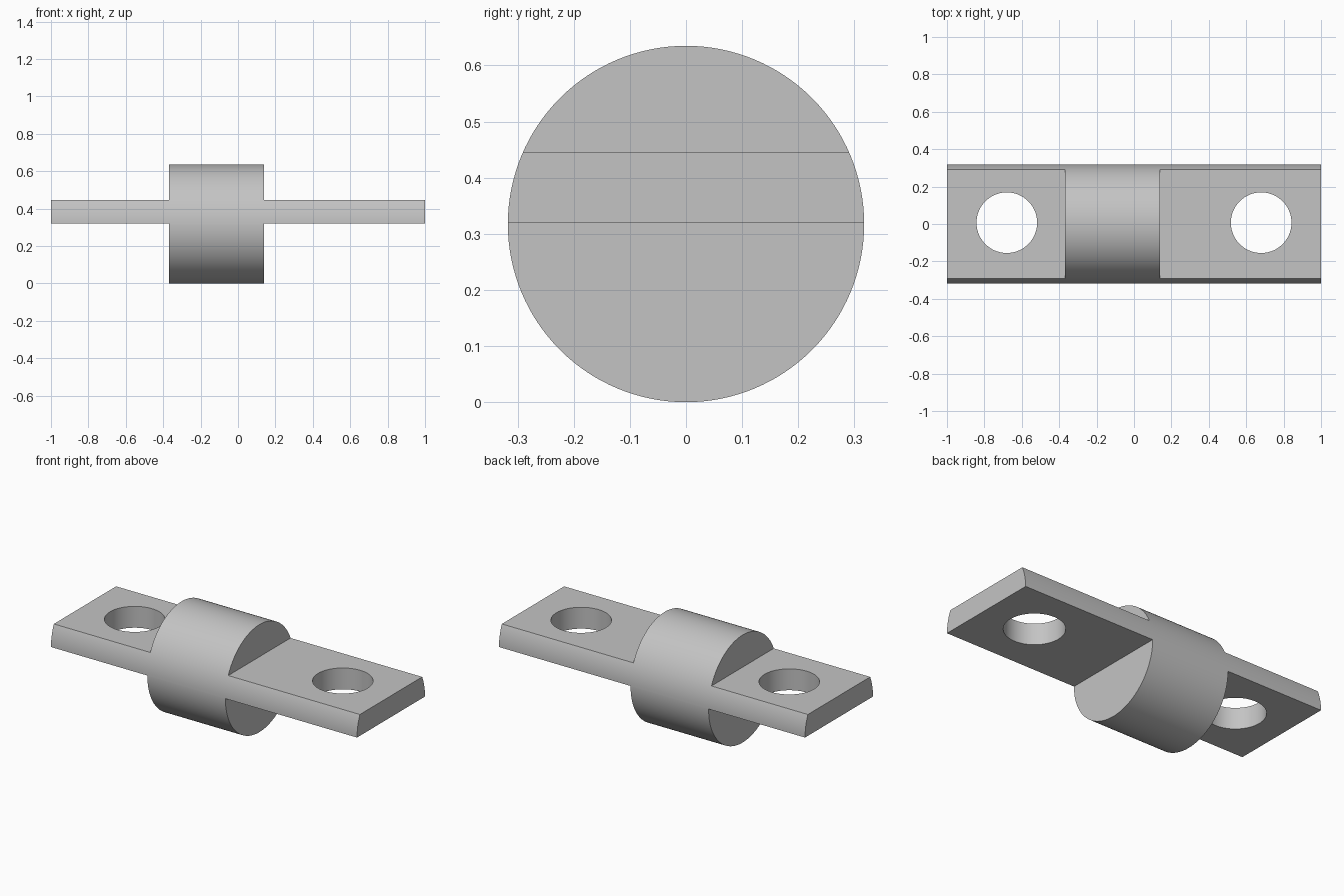
import bpy
from math import pi, radians

if "Cube" in bpy.data.objects:
    bpy.data.objects.remove(bpy.data.objects["Cube"], do_unlink=True)

RADIUS = 0.3175
BODY_LEFT, BODY_RIGHT = -0.37, 0.14
TAB_BOTTOM, TAB_TOP = 0.319, 0.445

grey = bpy.data.materials.new("plain grey")
grey.use_nodes = True
colour = (0.55, 0.55, 0.55, 1)
grey.diffuse_color = colour
grey.node_tree.nodes["Principled BSDF"].inputs["Base Color"].default_value = colour


def cylinder(name, radius, depth, location, rotation=(0, 0, 0)):
    bpy.ops.mesh.primitive_cylinder_add(
        vertices=128, radius=radius, depth=depth, location=location, rotation=rotation)
    obj = bpy.context.object
    obj.name = name
    return obj


def box(name, x0, x1, z0, z1):
    bpy.ops.mesh.primitive_cube_add(size=1, location=((x0 + x1) / 2, 0, (z0 + z1) / 2))
    obj = bpy.context.object
    obj.name = name
    obj.scale = (x1 - x0, 1, z1 - z0)
    return obj


def cut(target, cutter):
    cutter.hide_render = True
    mod = target.modifiers.new("cut", "BOOLEAN")
    mod.operation = "DIFFERENCE"
    mod.solver = "EXACT"
    mod.object = cutter
    bpy.context.view_layer.objects.active = target
    bpy.ops.object.modifier_apply(modifier=mod.name)
    bpy.data.objects.remove(cutter, do_unlink=True)


# Round bar lying along x
bar = cylinder("round_bar_with_tabs", RADIUS, 2, (0, 0, RADIUS), (0, pi / 2, 0))
bpy.ops.object.transform_apply(location=True, rotation=True, scale=True)
bar.data.materials.append(grey)

# Mill both ends down to flat tabs, leaving the round middle
for x0, x1 in ((-1.2, BODY_LEFT), (BODY_RIGHT, 1.2)):
    cut(bar, box("lower_cutter", x0, x1, -0.2, TAB_BOTTOM))
    cut(bar, box("upper_cutter", x0, x1, TAB_TOP, 1))

# Bolt hole through each tab
for side in (-1, 1):
    cut(bar, cylinder("hole_cutter", 0.162, 1, (side * 0.68, 0.007, 0.4)))

# Smooth curved surfaces with crisp edges
bpy.ops.object.select_all(action="DESELECT")
bar.select_set(True)
bpy.context.view_layer.objects.active = bar
bpy.ops.object.shade_smooth_by_angle(angle=radians(30))
